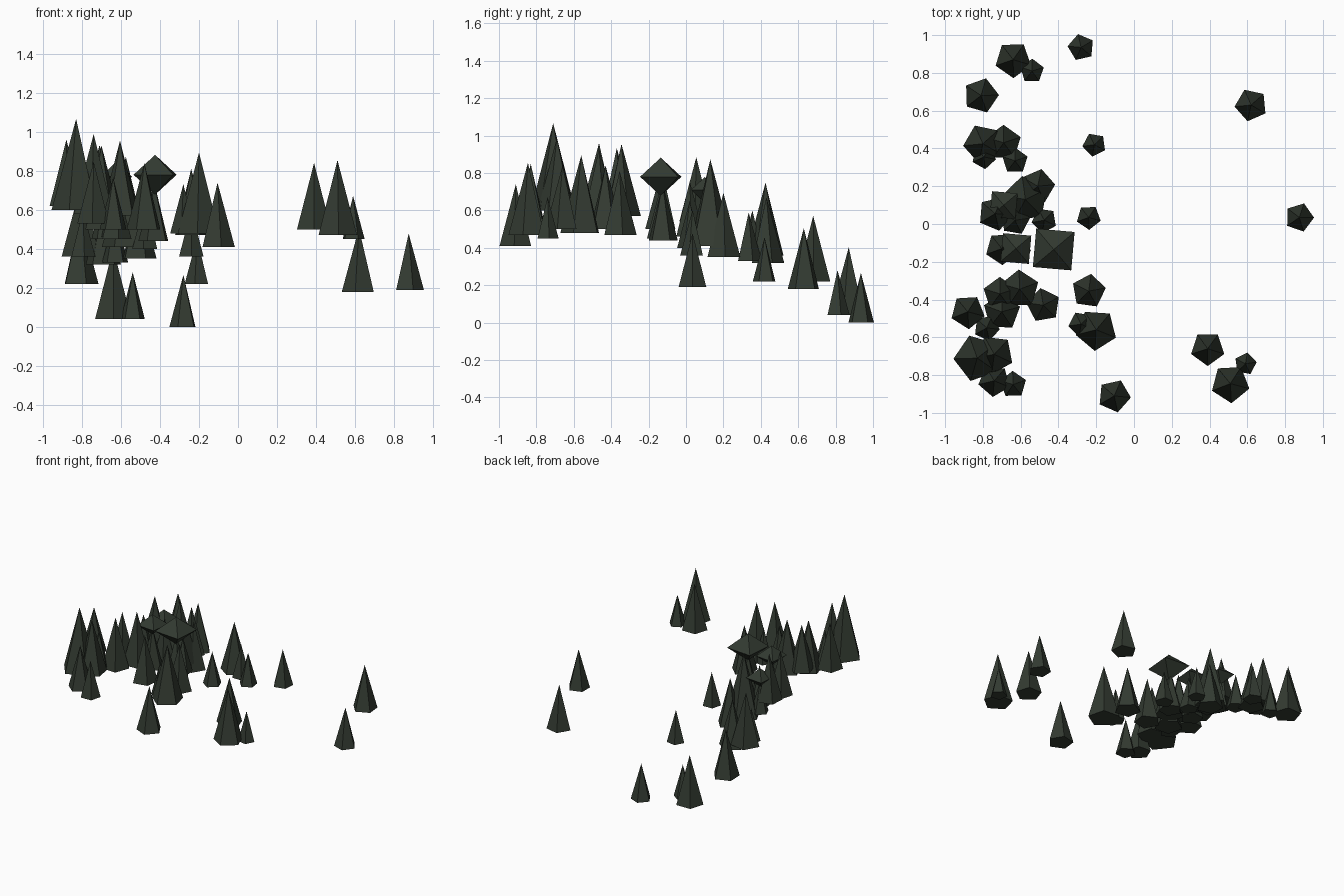
import bpy
import bmesh
import math
import random
from mathutils import Matrix

random.seed(4)
UNIT = 0.01      # the planting plans below are written in hundredths
SLENDER = 3.7    # height of a conifer relative to its radius

default_cube = bpy.data.objects.get("Cube")
if default_cube:
    bpy.data.objects.remove(default_cube, do_unlink=True)

# One dark foliage colour for every tree
foliage = bpy.data.materials.new("dark_pine_green")
foliage.use_nodes = True
colour = (0.033, 0.043, 0.031, 1)
foliage.diffuse_color = colour
shader = foliage.node_tree.nodes["Principled BSDF"]
shader.inputs["Base Color"].default_value = colour
shader.inputs["Roughness"].default_value = 0.9


def finish(name, bm, location):
    """Turn a bmesh into a flat shaded object standing at location."""
    bmesh.ops.recalc_face_normals(bm, faces=bm.faces)
    mesh = bpy.data.meshes.new(name)
    bm.to_mesh(mesh)
    bm.free()
    mesh.materials.append(foliage)
    obj = bpy.data.objects.new(name, mesh)
    obj.location = location
    bpy.context.collection.objects.link(obj)
    return obj


def conifer(name, x, y, radius, ground):
    """Five sided cone whose base sits on the ground height."""
    height = radius * SLENDER
    bm = bmesh.new()
    bmesh.ops.create_cone(
        bm, cap_ends=True, segments=5, radius1=radius, radius2=0, depth=height,
        matrix=Matrix.Translation((0, 0, height / 2)))
    bmesh.ops.remove_doubles(bm, verts=bm.verts, dist=UNIT * UNIT)
    tree = finish(name, bm, (x, y, ground))
    tree.rotation_euler.z = random.uniform(0, math.tau)


def crown(name, x, y, half_width, middle):
    """Square double pyramid resting on the tip of a tree."""
    bm = bmesh.new()
    for side in (1, -1):
        bmesh.ops.create_cone(
            bm, cap_ends=False, segments=4, radius1=half_width * math.sqrt(2),
            radius2=0, depth=side * half_width,
            matrix=Matrix.Translation((0, 0, side * half_width / 2)))
    bmesh.ops.remove_doubles(bm, verts=bm.verts, dist=UNIT * UNIT)
    top = finish(name, bm, (x, y, middle))
    top.rotation_euler.z = math.radians(40)


def plant(stand, plan, build=conifer):
    """Build each (x, y, radius, height above zero) entry of a plan."""
    for number, entry in enumerate(plan, 1):
        build(f"{stand}_{number}", *(value * UNIT for value in entry))


# Low slope at the back
plant("back_slope_tree", [
    (-28, 93.5, 7.2, 0), (-64, 87, 9.8, 4), (-54, 81, 6.5, 4),
    (-81, 68, 9.5, 22)])

# Thicket on the rising flank
plant("flank_tree", [
    (-80, 42.5, 10.5, 36), (-69, 43, 9.5, 32), (-79.5, 35.5, 6.5, 36),
    (-63, 33.5, 7, 33)])

# Dense wood around the middle
plant("middle_wood_tree", [
    (-51, 20, 9.3, 35), (-57.5, 13, 12.5, 41), (-73.5, 5.5, 9.3, 54),
    (-47.5, 2, 6.8, 40), (-63, 2, 8, 46), (-70, -13, 8.8, 50)])

# Trees that carry a crown, and the crowns themselves
plant("crowned_tree", [
    (-69, 10, 6.3, 45), (-62.5, -13, 8, 45), (-43, -12.5, 8.2, 44)])
plant("diamond_crown", [
    (-69, 10, 6.8, 71), (-62.5, -13, 7.5, 77), (-42.5, -13.5, 10.2, 78)],
    build=crown)

# Ridge wood
plant("ridge_tree", [
    (-60.5, -34.5, 10.4, 57), (-71, -37, 9, 60), (-70, -46.5, 10, 56),
    (-88, -46.5, 9.2, 62), (-48, -43, 9.2, 50), (-78, -55, 7, 58)])

# High front corner
plant("front_corner_tree", [
    (-83, -71, 12.6, 60), (-74, -69, 10.5, 60), (-74, -83, 8.6, 53),
    (-64, -85, 7.2, 50)])

# Loose row beside the wood
plant("open_row_tree", [
    (-21, 42, 6.4, 22), (-24, 3.5, 6.6, 36), (-24, -35.5, 9.2, 47),
    (-28, -53, 6.8, 48), (-20, -56, 11.2, 48), (-10.5, -91, 8.9, 41)])

# Scattered trees on the far side
plant("lone_tree", [
    (62, 63, 8.8, 18), (87.5, 3.5, 7.8, 19), (39, -66, 9.2, 50),
    (51, -84.5, 10.4, 47), (59, -74, 6, 45)])
